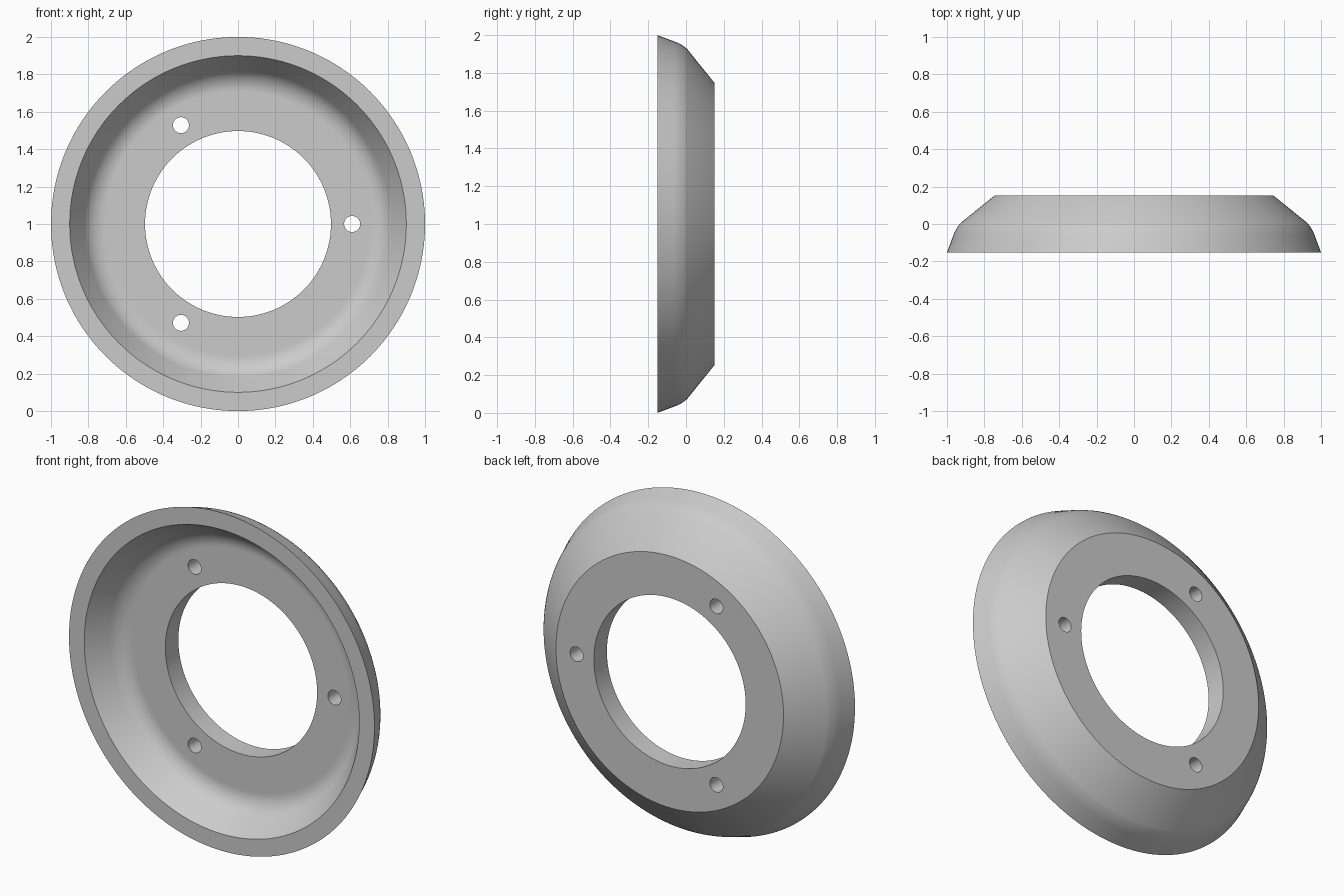
import bpy, bmesh
from math import sin, cos, pi, radians
from mathutils import Matrix, Vector

if "Cube" in bpy.data.objects:
    bpy.data.objects.remove(bpy.data.objects["Cube"], do_unlink=True)

HALF = 0.152          # half of the depth along y
FLOOR = 0.03          # inner floor of the dish
CENTRE = Vector((0, 0, 1))

grey = bpy.data.materials.new("plain grey")
grey.use_nodes = True
colour = (0.6, 0.6, 0.6, 1)
grey.diffuse_color = colour
grey.node_tree.nodes["Principled BSDF"].inputs["Base Color"].default_value = colour


def arc(r, y, radius, start, end, steps):
    """Points (r, y) on a circular arc, angles in degrees."""
    angles = [radians(start + (end - start) * i / steps) for i in range(steps + 1)]
    return [(r + radius * cos(a), y + radius * sin(a)) for a in angles]


def lathe(name, profile, steps=160):
    """Revolve a closed (r, y) profile about the y axis."""
    bm = bmesh.new()
    verts = [bm.verts.new((r, y, 0)) for r, y in profile]
    edges = [bm.edges.new((v, verts[i - 1])) for i, v in enumerate(verts)]
    bmesh.ops.spin(bm, geom=verts + edges, cent=(0, 0, 0), axis=(0, 1, 0),
                   angle=2 * pi, steps=steps, use_duplicate=False)
    bmesh.ops.remove_doubles(bm, verts=bm.verts, dist=1e-5)
    bmesh.ops.recalc_face_normals(bm, faces=bm.faces)
    mesh = bpy.data.meshes.new(name)
    bm.to_mesh(mesh)
    bm.free()
    obj = bpy.data.objects.new(name, mesh)
    obj.location = CENTRE
    bpy.context.collection.objects.link(obj)
    return obj


# Dished ring: rounded outer wall, flat back, bore, floor, filleted inner wall
outer = [(1.0, -HALF)] + arc(0.755, -0.139, 0.225, 18, 40, 8) + [(0.745, HALF)]
bore = [(0.497, HALF), (0.497, FLOOR)]
inner = [(0.70, FLOOR)] + arc(0.71, FLOOR - 0.13, 0.13, 90, 33, 12) + [(0.90, -HALF)]
ring = lathe("dished_ring", outer + bore + inner)
ring.data.materials.append(grey)

# Three bolt holes through the floor
bm = bmesh.new()
for k in range(3):
    a = 2 * pi * k / 3
    place = Matrix.Translation((0.61 * cos(a), FLOOR, 0.61 * sin(a)))
    bmesh.ops.create_cone(bm, cap_ends=True, segments=32, radius1=0.043,
                          radius2=0.043, depth=0.5,
                          matrix=place @ Matrix.Rotation(pi / 2, 4, 'X'))
mesh = bpy.data.meshes.new("bolt_hole_cutter")
bm.to_mesh(mesh)
bm.free()
cutter = bpy.data.objects.new("bolt_hole_cutter", mesh)
cutter.location = CENTRE
cutter.hide_render = True
bpy.context.collection.objects.link(cutter)

bpy.ops.object.select_all(action='DESELECT')
ring.select_set(True)
bpy.context.view_layer.objects.active = ring
cut = ring.modifiers.new("bolt_holes", 'BOOLEAN')
cut.operation = 'DIFFERENCE'
cut.solver = 'EXACT'
cut.object = cutter
bpy.ops.object.modifier_apply(modifier=cut.name)
bpy.data.objects.remove(cutter, do_unlink=True)
bpy.ops.object.shade_smooth_by_angle(angle=radians(30))
